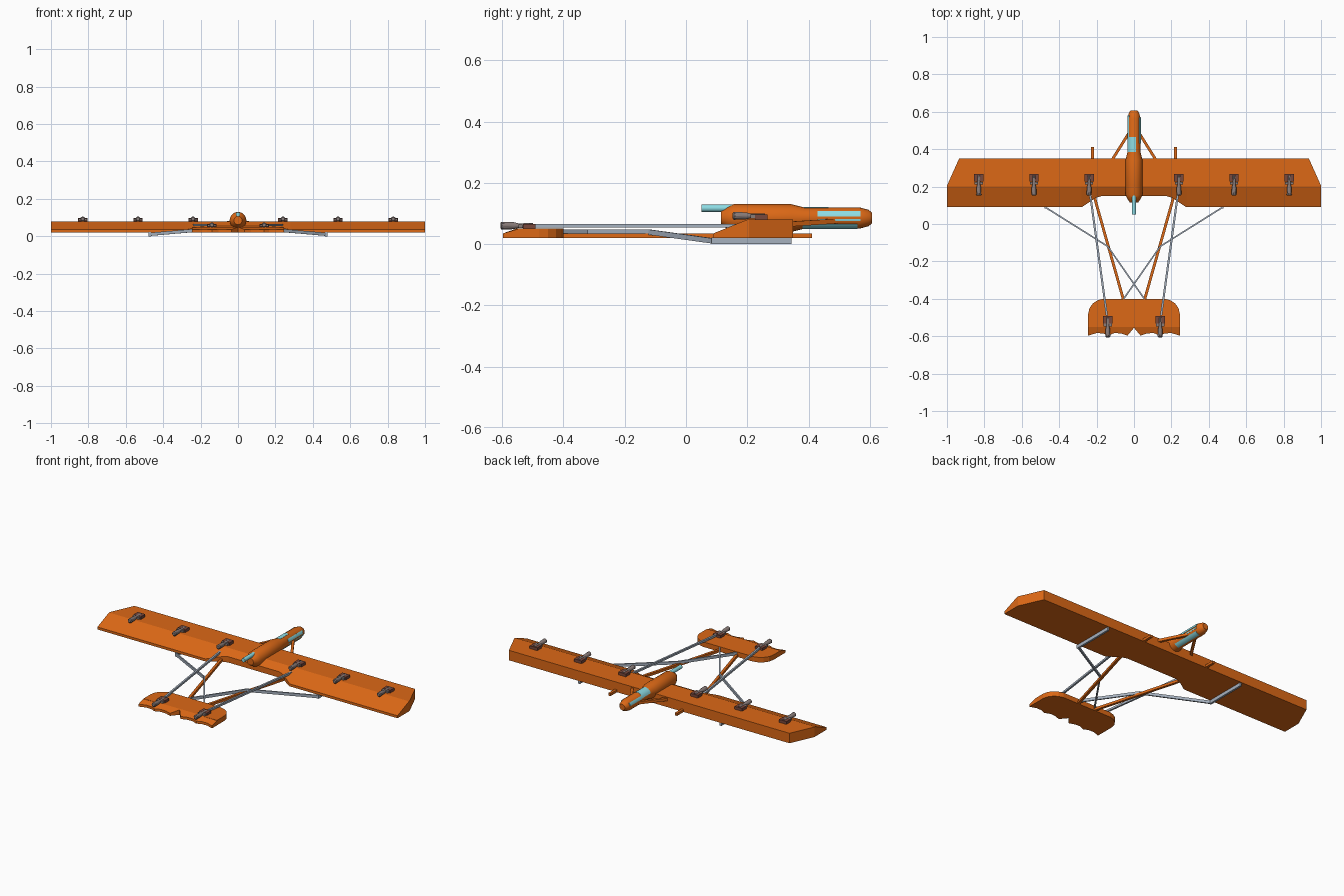
import bpy, bmesh
from math import sin, cos, radians
from mathutils import Vector

if "Cube" in bpy.data.objects:
    bpy.data.objects.remove(bpy.data.objects["Cube"])


def mat(name, r, g, b):
    m = bpy.data.materials.new(name)
    m.diffuse_color = (r, g, b, 1)
    m.use_nodes = True
    m.node_tree.nodes["Principled BSDF"].inputs["Base Color"].default_value = m.diffuse_color
    return m


ORANGE = mat("orange_paint", 0.72, 0.14, 0.008)
CYAN = mat("pale_cyan", 0.27, 0.72, 0.78)
BROWN = mat("dark_brown", 0.19, 0.065, 0.045)
STEEL = mat("warm_steel", 0.25, 0.2, 0.19)
BLUEGREY = mat("blue_grey", 0.38, 0.44, 0.52)


def finish(name, bm, m, smooth=False):
    bmesh.ops.recalc_face_normals(bm, faces=bm.faces)
    me = bpy.data.meshes.new(name)
    bm.to_mesh(me)
    bm.free()
    ob = bpy.data.objects.new(name, me)
    bpy.context.collection.objects.link(ob)
    me.materials.append(m)
    if smooth:
        bpy.ops.object.select_all(action='DESELECT')
        ob.select_set(True)
        bpy.context.view_layer.objects.active = ob
        bpy.ops.object.shade_smooth_by_angle(angle=radians(35))
    return ob


def loft(name, sections, m, closed=True, smooth=False):
    """Skin a list of equal-length closed sections and cap both ends."""
    bm = bmesh.new()
    rings = [[bm.verts.new(p) for p in s] for s in sections]
    n = len(rings[0])
    for a, b in zip(rings, rings[1:]):
        for i in range(n):
            j = (i + 1) % n
            bm.faces.new((a[i], a[j], b[j], b[i]))
    bm.faces.new(rings[0])
    bm.faces.new(rings[-1])
    return finish(name, bm, m, smooth)


def bar(name, path, w, h, m):
    """Upright rectangular strip following a path."""
    pts = [Vector(p) for p in path]
    secs = []
    for i, p in enumerate(pts):
        d = pts[min(i + 1, len(pts) - 1)] - pts[max(i - 1, 0)]
        s = Vector((d.y, -d.x, 0)).normalized() * w / 2
        u = Vector((0, 0, h / 2))
        secs.append([p + s + u, p - s + u, p - s - u, p + s - u])
    return loft(name, secs, m)


def lathe(name, x, z, profile, m, n=16):
    """Round body along y from (y, radius) pairs."""
    secs = [[(x + r * cos(radians(360 * i / n)), y, z + r * sin(radians(360 * i / n)))
             for i in range(n)] for y, r in profile]
    return loft(name, secs, m, smooth=True)


def shell(name, a0, a1, y0, y1, r):
    """Curved panel on the nose between two angles."""
    n = 6
    ang = [radians(a0 + (a1 - a0) * i / n) for i in range(n + 1)]

    def sec(y):
        outer = [(r * cos(a), y, 0.085 + r * sin(a)) for a in ang]
        inner = [((r - .008) * cos(a), y, 0.085 + (r - .008) * sin(a)) for a in reversed(ang)]
        return outer + inner
    return loft(name, [sec(y0), sec(y1)], CYAN, smooth=True)


def slab(name, outline, z0, z1, m):
    return loft(name, [[(x, y, z) for x, y in outline] for z in (z0, z1)], m)


# Main wing: stations of (x, trailing y, trailing z, ridge y, leading y)
half = [(0.0, .15, .055, .2, .35), (.17, .15, .055, .2, .35), (.205, .14, .05, .2, .35),
        (.28, .09, .035, .2, .35), (.935, .09, .035, .2, .35), (1.0, .09, .035, .2, .205)]
stations = [(-s[0],) + s[1:] for s in reversed(half[1:])] + half
loft("main_wing", [[(x, t, .02), (x, t, tz), (x, r, .08), (x, l, .08), (x, l, .02)]
                   for x, t, tz, r, l in stations], ORANGE)

# Fuselage and nose
lathe("fuselage", 0, .085, [(.115, .022), (.135, .036), (.155, .045), (.345, .045),
                            (.385, .035), (.565, .035), (.595, .027), (.607, .018)], ORANGE, 20)
lathe("rear_barrel", 0, .117, [(.05, .012), (.16, .012)], CYAN, 12)
for i, (a0, a1, y0, y1) in enumerate([(8, 38, .43, .57), (-15, -5, .43, .57), (-85, -35, .38, .56),
                                      (72, 165, .385, .465), (140, 170, .465, .58)]):
    shell(f"nose_panel_{i}", a0, a1, y0, y1, .0365)

# Tailplane with rounded front corners and scalloped rear edge
front = [(0, -.4), (.165, -.4), (.195, -.408), (.22, -.425), (.238, -.45), (.245, -.48), (.245, -.55)]
rear = [(.245, -.545), (.245, -.597), (.2, -.583), (.165, -.585), (.14, -.597), (.105, -.583),
        (.07, -.585), (.035, -.597), (0, -.555)]


def mirror(pts):
    return pts + [(-x, y) for x, y in reversed(pts) if x > 0]


slab("tailplane", mirror(front), .02, .05, ORANGE)
# Thin trailing flap, one per side, sloping down to the scallops
for s in (1, -1):
    top = [(x * s, y, .05 if y > -.56 else .035) for x, y in rear + [(0, -.545)]]
    loft("tail_flap", [[(x, y, .02) for x, y, z in top], top], ORANGE)


# Small gun: block, stem, wider muzzle
def gun(x, y, z):
    slab("gun_block", [(x - .025, y - .02), (x + .025, y - .02), (x + .025, y + .02), (x - .025, y + .02)],
         z - .002, z + .017, BROWN)
    lathe("gun_barrel", x, z + .012, [(y + .012, .009), (y - .035, .008), (y - .05, .012),
                                      (y - .09, .0135), (y - .094, .009)], STEEL, 10)
    bar("gun_crosspiece", [(x - .022, y - .028, z + .01), (x + .022, y - .028, z + .01)], .014, .012, STEEL)


for s in (1, -1):
    for x in (.24, .535, .83):
        gun(s * x, .246, .08)
    gun(s * .14, -.512, .048)
    # Orange tail boom running under the wing to a short front stub
    bar("tail_boom", [(s * .055, -.41, .0275), (s * .205, .12, .0275), (s * .222, .2, .0275),
                      (s * .222, .412, .0275)], .015, .015, ORANGE)
    # Front brace from wing to nose
    bar("nose_brace", [(s * .122, .335, .065), (s * .025, .49, .075)], .015, .016, ORANGE)
    # Grey rod between wing gun and tail gun
    bar("upper_rod", [(s * .24, .2, .06), (s * .145, -.49, .06)], .011, .012, BLUEGREY)
    # Crossing grey strut with chordwise foot beneath the wing
    bar("cross_strut", [(s * .475, .09, .01), (s * .14, -.12, .039), (-s * .062, -.41, .039)],
        .008, .017, BLUEGREY)
    bar("under_wing_rail", [(s * .472, .083, .011), (s * .472, .345, .011)], .012, .022, BLUEGREY)
